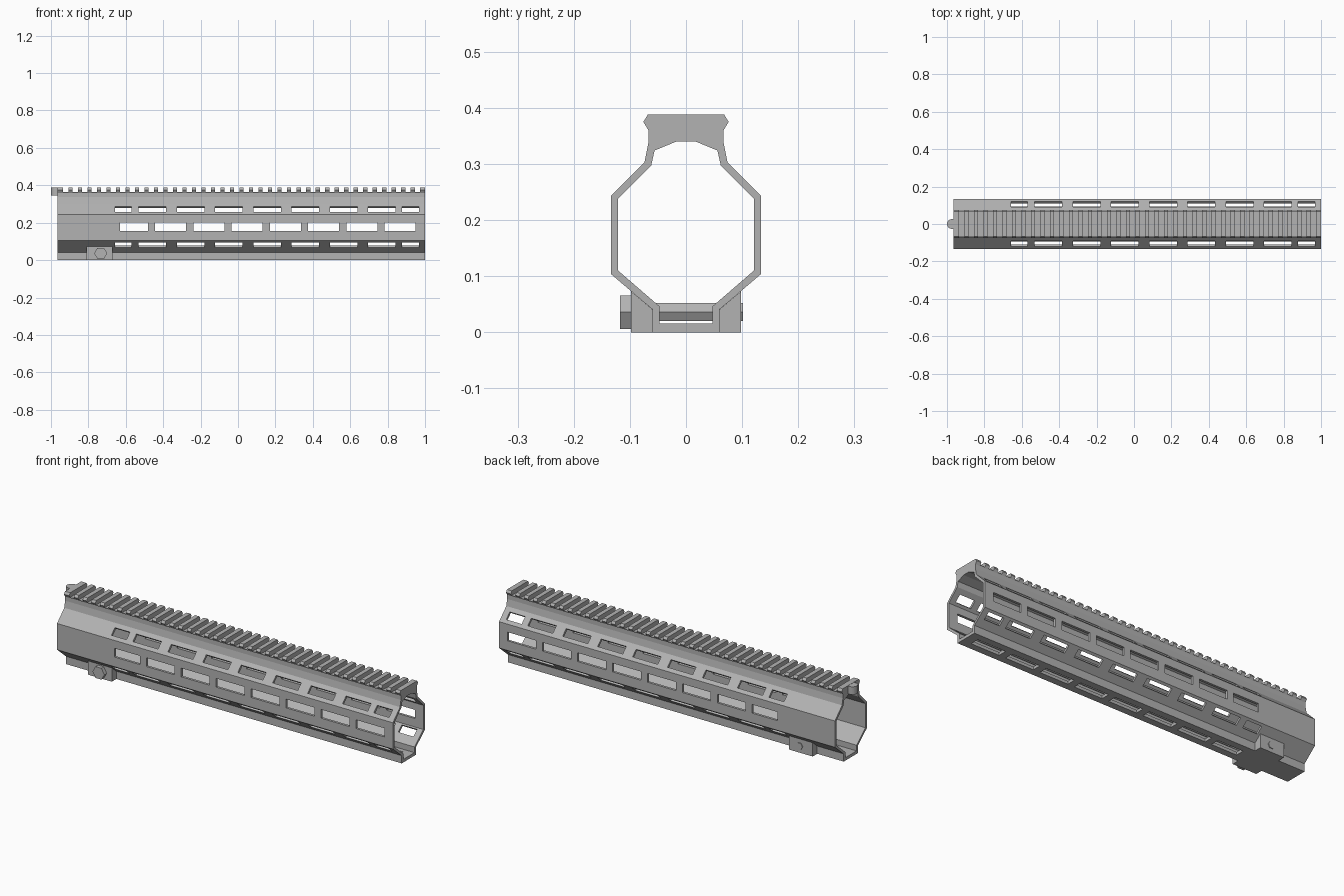
import bpy, bmesh, math
from mathutils import Matrix, Vector

cube = bpy.data.objects.get("Cube")
if cube:
    bpy.data.objects.remove(cube, do_unlink=True)

grey = bpy.data.materials.new("anodised grey")
grey.use_nodes = True
COLOR = (0.45, 0.45, 0.45, 1)
grey.diffuse_color = COLOR
grey.node_tree.nodes["Principled BSDF"].inputs["Base Color"].default_value = COLOR


def finish(name, bm):
    bmesh.ops.recalc_face_normals(bm, faces=bm.faces)
    mesh = bpy.data.meshes.new(name)
    bm.to_mesh(mesh)
    bm.free()
    mesh.materials.append(grey)
    obj = bpy.data.objects.new(name, mesh)
    bpy.context.collection.objects.link(obj)
    return obj


def prism(bm, points, direction):
    """Extrude a closed loop of points along a direction."""
    face = bm.faces.new([bm.verts.new(p) for p in points])
    out = bmesh.ops.extrude_face_region(bm, geom=[face])
    moved = [v for v in out["geom"] if isinstance(v, bmesh.types.BMVert)]
    bmesh.ops.translate(bm, verts=moved, vec=direction)


def along_x(bm, profile, x0, x1):
    prism(bm, [(x0, y, z) for y, z in profile], (x1 - x0, 0, 0))


def mirrored(half):
    return half + [(-y, z) for y, z in reversed(half)]


def box(bm, center, size, roll=0):
    m = (Matrix.Translation(center) @ Matrix.Rotation(roll, 4, "X")
         @ Matrix.Diagonal((*size, 1)))
    bmesh.ops.create_cube(bm, size=1, matrix=m)


def cut(target, cutter):
    cutter.hide_render = True
    mod = target.modifiers.new("cut", "BOOLEAN")
    mod.object, mod.operation, mod.solver = cutter, "DIFFERENCE", "EXACT"
    bpy.context.view_layer.objects.active = target
    bpy.ops.object.modifier_apply(modifier=mod.name)
    bpy.data.objects.remove(cutter, do_unlink=True)


BACK, FRONT = -0.965, 1.0

# Octagonal tube with the rail on top
outer = [(0.068, 0.388), (0.076, 0.375), (0.067, 0.36), (0.067, 0.338),
         (0.074, 0.303), (0.134, 0.243), (0.134, 0.104), (0.06, 0.041), (0.06, 0)]
inner = [(0.017, 0.34), (0.056, 0.324), (0.062, 0.297), (0.121, 0.238),
         (0.121, 0.11), (0.047, 0.046), (0.047, 0.016)]
bm = bmesh.new()
along_x(bm, mirrored(outer), BACK, FRONT)
handguard = finish("handguard", bm)

bm = bmesh.new()
along_x(bm, mirrored(inner), BACK - 0.1, FRONT + 0.1)
cut(handguard, finish("bore_cutter", bm))

# Cross grooves of the rail
bm = bmesh.new()
for i in range(38):
    box(bm, (-0.921 + i * 0.0508, 0, 0.389), (0.027, 0.2, 0.05))
cut(handguard, finish("groove_cutter", bm))

# Attachment slots: walls and floor share spacing, diagonals are offset
PITCH = 0.2045
wall = [(-0.555, 0.15)] + [(-0.36 + i * PITCH, 0.166) for i in range(7)]
diagonal = ([(-0.613, 0.088)] + [(-0.458 + i * PITCH, 0.147) for i in range(7)]
            + [(0.923, 0.09)])
bm = bmesh.new()
for x, length in wall:
    box(bm, (x, 0, 0.178), (length, 0.4, 0.046))
    box(bm, (x, 0, 0), (length, 0.046, 0.06))
for x, length in diagonal:
    for s in (-1, 1):
        box(bm, (x, s * 0.105, 0.272), (length, 0.06, 0.041), s * math.radians(45))
        box(bm, (x, s * 0.107, 0.083), (length, 0.05, 0.041), -s * math.radians(49))
cut(handguard, finish("slot_cutter", bm))

# Rounded tab at the rear of the rail
bm = bmesh.new()
tab = [(BACK + 0.004, 0.026), (BACK + 0.004, -0.026)]
for i in range(13):
    a = math.radians(-90 - 15 * i)
    tab.append((-0.974 + 0.026 * math.cos(a), 0.026 * math.sin(a)))
prism(bm, [(x, y, 0.346) for x, y in tab], (0, 0, 0.041))
finish("rear_tab", bm)

# Clamp lugs under the rear of the tube
lug = [(0.059, 0), (0.098, 0), (0.098, 0.073), (0.059, 0.04)]
for name, s in (("left_lug", 1), ("right_lug", -1)):
    bm = bmesh.new()
    along_x(bm, [(s * y, z) for y, z in lug], -0.81, -0.67)
    finish(name, bm)


# Clamp bolt: hexagonal head and shank running across the tube
def hexagon(name, apothem, y0, y1):
    bm = bmesh.new()
    r = apothem / math.cos(math.pi / 6)
    points = [Vector((-0.734 + r * math.cos(k * math.pi / 3), y0,
                      0.036 + r * math.sin(k * math.pi / 3))) for k in range(6)]
    prism(bm, points, (0, y1 - y0, 0))
    finish(name, bm)


hexagon("bolt_head", 0.03, -0.118, -0.097)
hexagon("bolt_shank", 0.016, -0.1, 0.102)
